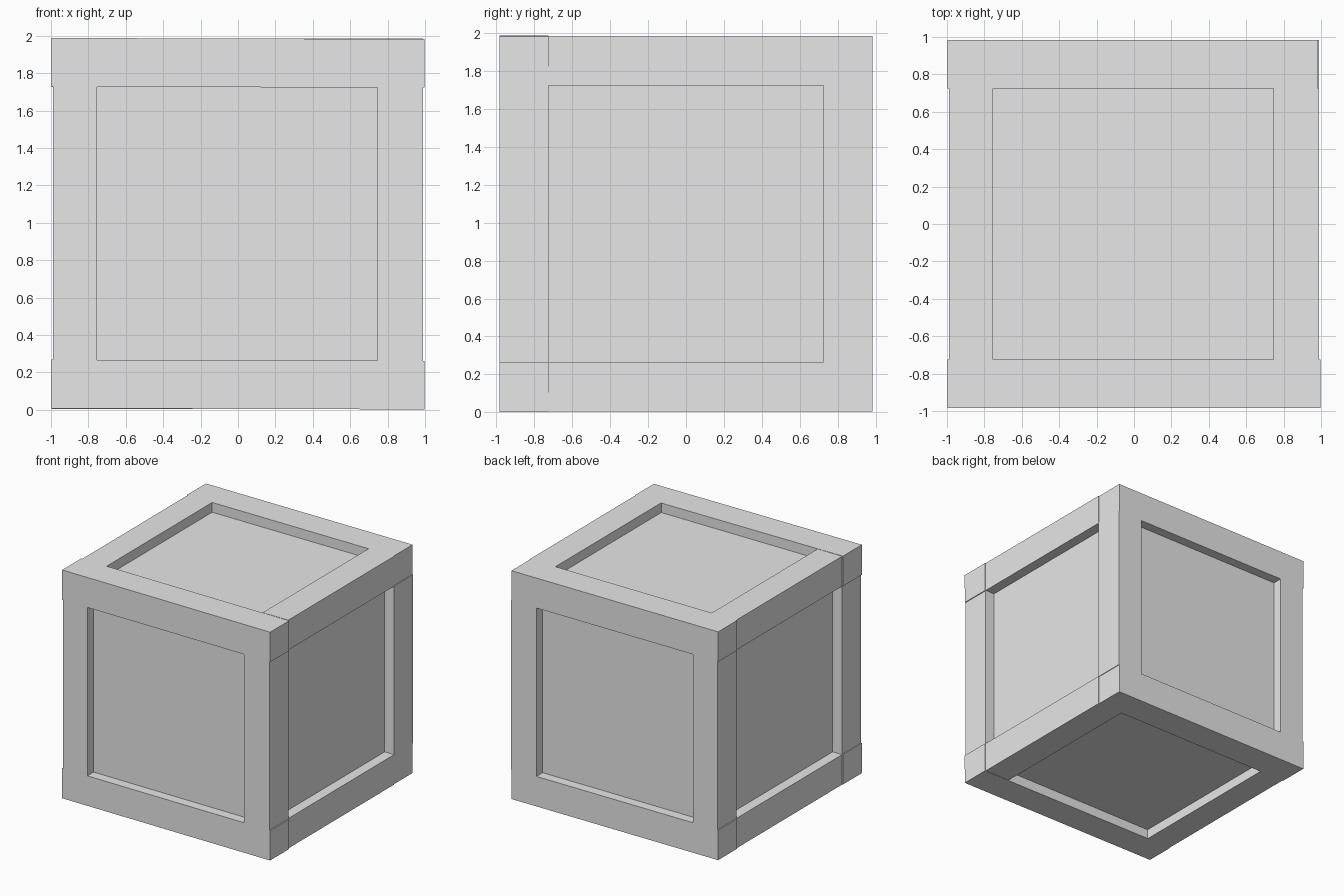
import bpy
from mathutils import Vector

cube = bpy.data.objects.get("Cube")
if cube:
    bpy.data.objects.remove(cube, do_unlink=True)

# One plain grey for the whole crate
grey = bpy.data.materials.new("light_grey")
grey.use_nodes = True
colour = (0.8, 0.8, 0.8, 1)
grey.diffuse_color = colour
grey.node_tree.nodes["Principled BSDF"].inputs["Base Color"].default_value = colour


def box(name, low, high, tilt=0):
    low, high = Vector(low), Vector(high)
    bpy.ops.mesh.primitive_cube_add(size=1, location=(low + high) / 2)
    part = bpy.context.object
    part.name = name
    part.scale = high - low
    part.rotation_euler.y = tilt
    part.data.materials.append(grey)
    return part


INNER = 0.725           # half width of the framed openings
OUTER = 0.985           # half width of the frame
LOW, HIGH = 0.265, 1.725
TOP = 1.985

# Recessed panels, all faces of one inner box
box("panels", (-0.9, -0.9, 0.09), (0.9, 0.9, 1.9))

levels = {"bottom": (0.005, LOW), "top": (HIGH, TOP)}
depths = {"front": (-OUTER, -INNER), "back": (INNER, OUTER)}
sides = {"right": (-0.99, -0.755), "left": (0.745, 0.99)}

# Long rails, full width, hand-set with a slight lean at the front
for level, (z0, z1) in levels.items():
    for depth, (y0, y1) in depths.items():
        front = depth == "front"
        box(f"{level}_{depth}_rail", (-0.998, y0, z0),
            (0.998 if front else OUTER, y1, z1), 0.003 if front else 0)

# Side rails, fitted between the front and back rails
for level, (z0, z1) in levels.items():
    for side, (x0, x1) in sides.items():
        box(f"{level}_{side}_rail", (x0, -INNER, z0), (x1, INNER, z1))

# Corner posts, fitted between the top and bottom rails
for depth, (y0, y1) in depths.items():
    for side, (x0, x1) in sides.items():
        box(f"{depth}_{side}_post", (x0, y0, LOW - 0.003), (x1, y1, HIGH + 0.003))
